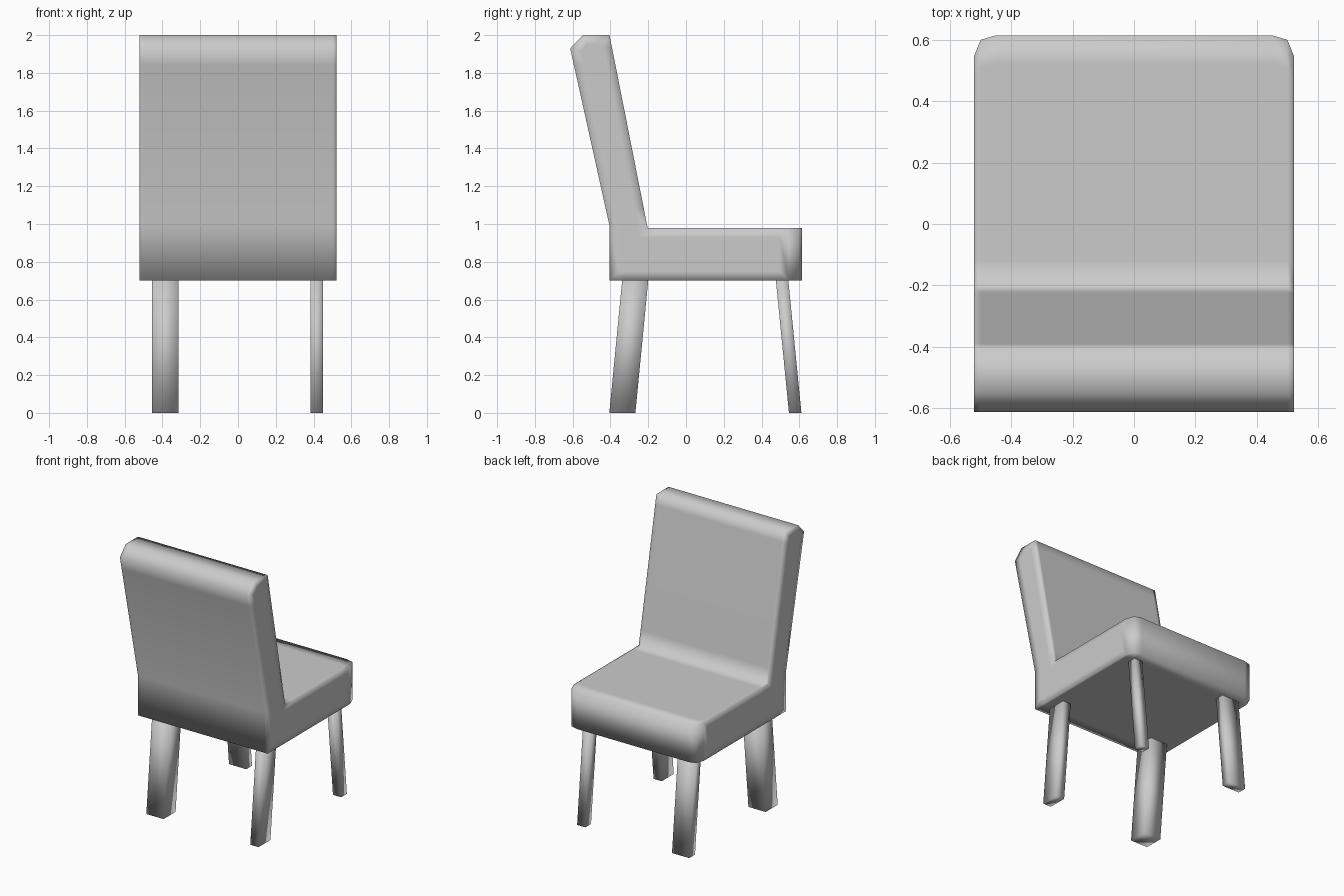
import bpy
import bmesh

if "Cube" in bpy.data.objects:
    bpy.data.objects.remove(bpy.data.objects["Cube"])


def finish(name, bm):
    bmesh.ops.recalc_face_normals(bm, faces=bm.faces)
    for f in bm.faces:
        f.smooth = True
    mesh = bpy.data.meshes.new(name)
    bm.to_mesh(mesh)
    bm.free()
    obj = bpy.data.objects.new(name, mesh)
    bpy.context.collection.objects.link(obj)
    return obj


def loft(bm, rings):
    """Skin a list of closed rings and cap both ends; returns the caps."""
    rows = [[bm.verts.new(p) for p in ring] for ring in rings]
    n = len(rows[0])
    for a, b in zip(rows, rows[1:]):
        for i in range(n):
            j = (i + 1) % n
            bm.faces.new((a[i], a[j], b[j], b[i]))
    return [bm.faces.new(rows[0]), bm.faces.new(rows[-1])]


# Upholstered seat and backrest: one side profile swept across x,
# with the front edge pulled back at the outer stations to round the corners
def profile(x, front):
    pts = [(-0.405, 0.70), (-0.32, 0.70), (front - 0.09, 0.70), (front, 0.70),
           (front, 0.978), (front - 0.09, 0.978), (-0.12, 0.978), (-0.203, 0.978),
           (-0.223, 1.08), (-0.391, 1.93), (-0.405, 2.0), (-0.545, 2.0),
           (-0.613, 1.93), (-0.593, 1.84), (-0.405, 0.99)]
    return [(x, y, z) for y, z in pts]


half = [(0.45, 0.615), (0.50, 0.60), (0.522, 0.545)]
stations = [(-x, f) for x, f in reversed(half)] + half
bm = bmesh.new()
caps = loft(bm, [profile(x, f) for x, f in stations])
bmesh.ops.recalc_face_normals(bm, faces=bm.faces)
bmesh.ops.inset_individual(bm, faces=caps, thickness=0.05, use_even_offset=True)
finish("seat_and_backrest", bm)


# Splayed legs: left ones are wide in x, back ones are deep in y
def leg(name, x0, x1, y0, y1, lean):
    bm = bmesh.new()
    rings = []
    for z, shift in ((0.0, lean), (0.70, 0.0)):
        a, b = y0 + shift, y1 + shift
        rings.append([(x0, a, z), (x1, a, z), (x1, b, z), (x0, b, z)])
    loft(bm, rings)
    finish(name, bm)


for side, x0, x1 in (("left", -0.454, -0.315), ("right", 0.383, 0.449)):
    leg("back_leg_" + side, x0, x1, -0.338, -0.20, -0.068)
    leg("front_leg_" + side, x0, x1, 0.476, 0.542, 0.069)
